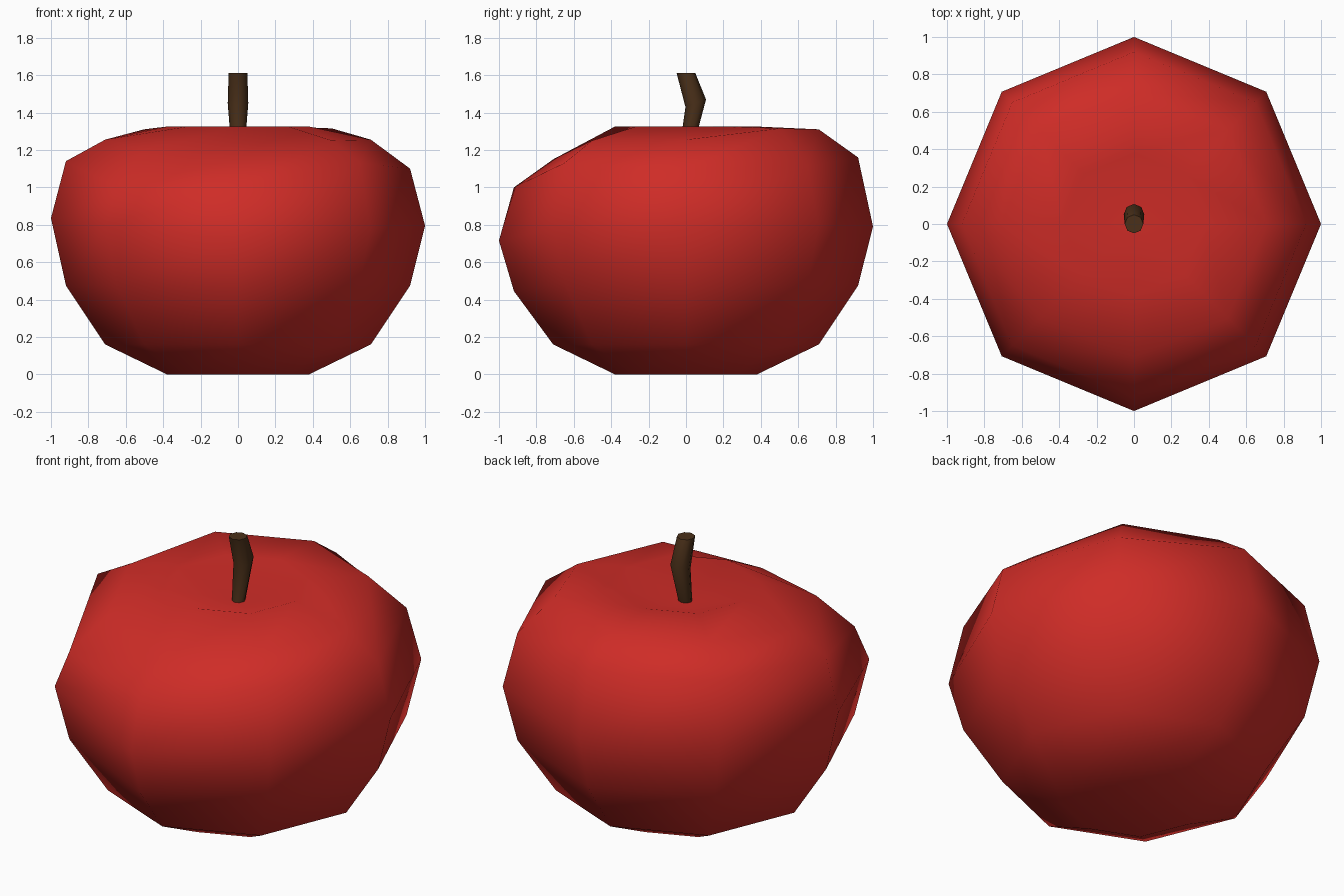
import bpy, bmesh, math

if "Cube" in bpy.data.objects:
    bpy.data.objects.remove(bpy.data.objects["Cube"])

SIDES = 8


def loft(name, rings, color, bottom_pole, top_pole):
    """Skin a stack of 8-point rings and close both ends on a pole."""
    bm = bmesh.new()
    loops = [[bm.verts.new(p) for p in ring] for ring in rings]
    for a, b in zip(loops, loops[1:]):
        for i in range(SIDES):
            j = (i + 1) % SIDES
            bm.faces.new((a[i], a[j], b[j], b[i]))
    low, high = bm.verts.new(bottom_pole), bm.verts.new(top_pole)
    for i in range(SIDES):
        j = (i + 1) % SIDES
        bm.faces.new((low, loops[0][j], loops[0][i]))
        bm.faces.new((high, loops[-1][i], loops[-1][j]))
    mesh = bpy.data.meshes.new(name)
    bm.to_mesh(mesh)
    bm.free()
    mat = bpy.data.materials.new(name + "_color")
    mat.diffuse_color = color
    mat.use_nodes = True
    mat.node_tree.nodes["Principled BSDF"].inputs["Base Color"].default_value = mat.diffuse_color
    mesh.materials.append(mat)
    obj = bpy.data.objects.new(name, mesh)
    bpy.context.collection.objects.link(obj)
    return obj


def ring(rx, ry, y, heights):
    pts = []
    for i, z in enumerate(heights):
        a = math.tau * i / SIDES
        pts.append((rx * math.cos(a), y + ry * math.sin(a), z))
    return pts


# Apple body: a low sphere whose upper rings wobble in height around the fruit
profile = [
    (0.38, [0.0] * 8),
    (0.71, [0.16] * 8),
    (0.92, [0.475, 0.475, 0.475, 0.48, 0.475, 0.48, 0.445, 0.49]),
    (1.00, [0.795, 0.80, 0.79, 0.82, 0.835, 0.80, 0.715, 0.78]),
    (0.92, [1.10, 1.11, 1.16, 1.17, 1.14, 1.00, 1.00, 1.13]),
    (0.71, [1.255, 1.315, 1.31, 1.31, 1.255, 1.20, 1.15, 1.25]),
    (0.38, [1.325] * 8),
]
apple = loft("apple_body", [ring(r, r, 0, h) for r, h in profile],
             (0.62, 0.025, 0.02, 1), (0, 0, 0.01), (0, 0, 1.22))

# Stem: bent, slightly swollen in the middle
stem_path = [(0.035, 0.0, 1.20), (0.055, 0.052, 1.45), (0.05, 0.0, 1.61)]
tilt = [0.0, 0.02, 0.0]
stem_rings = []
for (r, y, z), t in zip(stem_path, tilt):
    hs = [z + t * math.sin(math.tau * i / SIDES) for i in range(SIDES)]
    stem_rings.append(ring(r, r, y, hs))
stem = loft("stem", stem_rings, (0.07, 0.03, 0.01, 1), (0, 0, 1.20), (0, 0, 1.61))

# Smooth shading, keeping only the stem's end caps crisp
for obj, angle in ((apple, 80), (stem, 60)):
    bpy.ops.object.select_all(action='DESELECT')
    obj.select_set(True)
    bpy.context.view_layer.objects.active = obj
    bpy.ops.object.shade_smooth_by_angle(angle=math.radians(angle))
